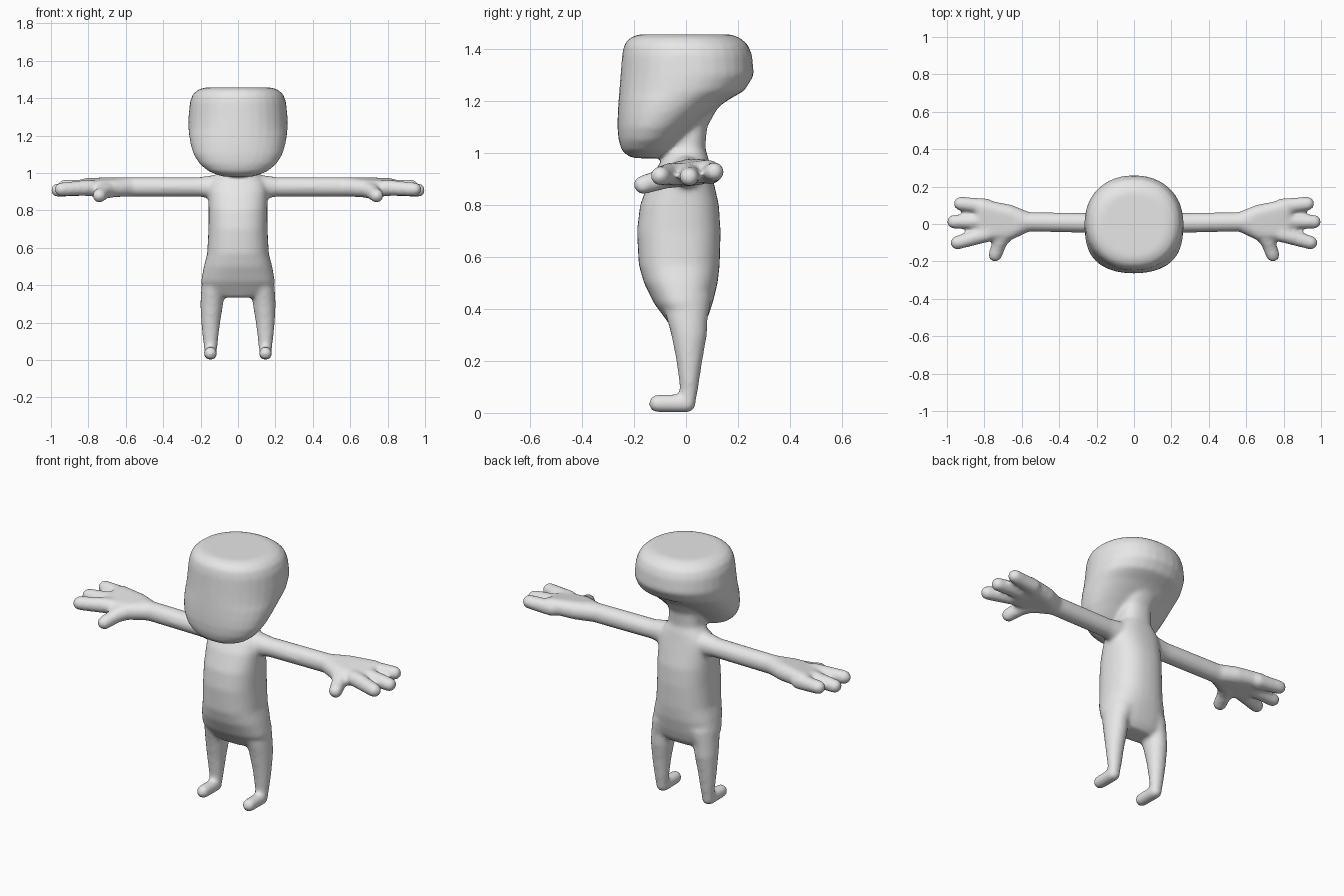
import bpy, bmesh
from math import sin, cos, tau, copysign
from mathutils import Vector, Matrix

if "Cube" in bpy.data.objects:
    bpy.data.objects.remove(bpy.data.objects["Cube"])

skin = bpy.data.materials.new("plain grey")
skin.use_nodes = True
skin.diffuse_color = (0.8, 0.8, 0.8, 1)
skin.node_tree.nodes["Principled BSDF"].inputs["Base Color"].default_value = (0.8, 0.8, 0.8, 1)

bm = bmesh.new()


def loft(sections, power=2.0, side=1, sides=32):
    """Closed upright tube; each section is z, x centre, y centre, x radius, y radius."""
    rings = []
    for z, cx, cy, rx, ry in sections:
        ring = []
        for i in range(sides):
            c, s = cos(tau * i / sides), sin(tau * i / sides)
            px = copysign(abs(c) ** (2 / power), c)
            py = copysign(abs(s) ** (2 / power), s)
            ring.append(bm.verts.new((side * (cx + rx * px), cy + ry * py, z)))
        rings.append(ring)
    for a, b in zip(rings, rings[1:]):
        for i in range(sides):
            j = (i + 1) % sides
            bm.faces.new((a[i], a[j], b[j], b[i]))
    bm.faces.new(rings[0][::-1])
    bm.faces.new(rings[-1])


def hull(*balls, side=1):
    """Skin stretched over balls given as x, y, z, radius."""
    part = bmesh.new()
    for x, y, z, r in balls:
        bmesh.ops.create_icosphere(part, subdivisions=3, radius=r,
                                   matrix=Matrix.Translation((side * x, y, z)))
    found = bmesh.ops.convex_hull(part, input=part.verts[:])
    loose = {g for g in found["geom_interior"] if isinstance(g, bmesh.types.BMVert)}
    bmesh.ops.delete(part, geom=list(loose), context="VERTS")
    copies = {v: bm.verts.new(v.co) for v in part.verts if v.link_faces}
    for f in part.faces:
        bm.faces.new([copies[v] for v in f.verts])
    part.free()


# Torso and neck
loft([(.335, 0, 0, .12, .06), (.37, 0, 0, .18, .085), (.42, 0, -.01, .198, .112),
      (.5, 0, -.02, .183, .142), (.57, 0, -.026, .165, .156), (.7, 0, -.028, .158, .161),
      (.8, 0, -.025, .158, .152), (.9, 0, -.018, .158, .122), (.95, 0, -.008, .15, .1),
      (.985, 0, 0, .12, .085), (1.02, 0, -.003, .095, .077), (1.1, 0, 0, .088, .081),
      (1.17, 0, .02, .1, .1), (1.22, 0, .04, .13, .12)], power=2.4)

# Head: z, front y, back y, half width
head = [(.98, -.2, -.11, .08), (.99, -.225, -.09, .11), (1.01, -.247, -.06, .16),
        (1.05, -.26, -.02, .207), (1.1, -.264, .03, .238), (1.15, -.263, .09, .253),
        (1.2, -.26, .155, .262), (1.24, -.257, .225, .265), (1.3, -.252, .262, .265),
        (1.38, -.246, .254, .257), (1.42, -.237, .237, .242), (1.445, -.215, .205, .215),
        (1.457, -.18, .17, .175)]
loft([(z, 0, (f + b) / 2, w, (b - f) / 2) for z, f, b, w in head], power=2.15)

for side in (1, -1):
    # Leg and foot
    loft([(.45, .1, 0, .09, .1), (.36, .135, .005, .063, .078), (.3, .14, .012, .061, .069),
          (.2, .146, .013, .051, .05), (.1, .147, .012, .04, .036),
          (.03, .147, .006, .032, .03)], side=side)
    hull((.147, .002, .036, .036), (.147, -.109, .036, .035), side=side)
    # Arm
    hull((.1, 0, .925, .068), (.2, .005, .925, .053), side=side)
    hull((.15, .005, .925, .053), (.62, .012, .925, .053), side=side)
    # Palm
    hull((.57, .012, .925, .052), (.67, .055, .928, .05), (.67, -.04, .918, .048),
         (.81, .09, .932, .042), (.81, -.05, .915, .04), side=side)
    # Fingers
    for tip_x, tip_y, tip_z, root_y in ((.928, .109, .928, .094), (.964, .012, .908, .015),
                                        (.945, -.1, .912, -.055)):
        hull((.79, root_y, .922, .043), (tip_x, tip_y, tip_z, .037), side=side)
    # Thumb
    hull((.68, -.035, .915, .048), (.72, -.1, .9, .04), side=side)
    hull((.715, -.09, .9, .04), (.742, -.165, .878, .037), side=side)

bmesh.ops.recalc_face_normals(bm, faces=bm.faces[:])
mesh = bpy.data.meshes.new("figure_body")
bm.to_mesh(mesh)
bm.free()
mesh.materials.append(skin)
body = bpy.data.objects.new("figure_body", mesh)
bpy.context.collection.objects.link(body)

# Fuse the parts into one soft skin
fuse = body.modifiers.new("fuse", "REMESH")
fuse.mode = "VOXEL"
fuse.voxel_size = 0.011
fuse.use_smooth_shade = True
soften = body.modifiers.new("soften", "SMOOTH")
soften.factor = 0.5
soften.iterations = 8
for p in mesh.polygons:
    p.use_smooth = True
